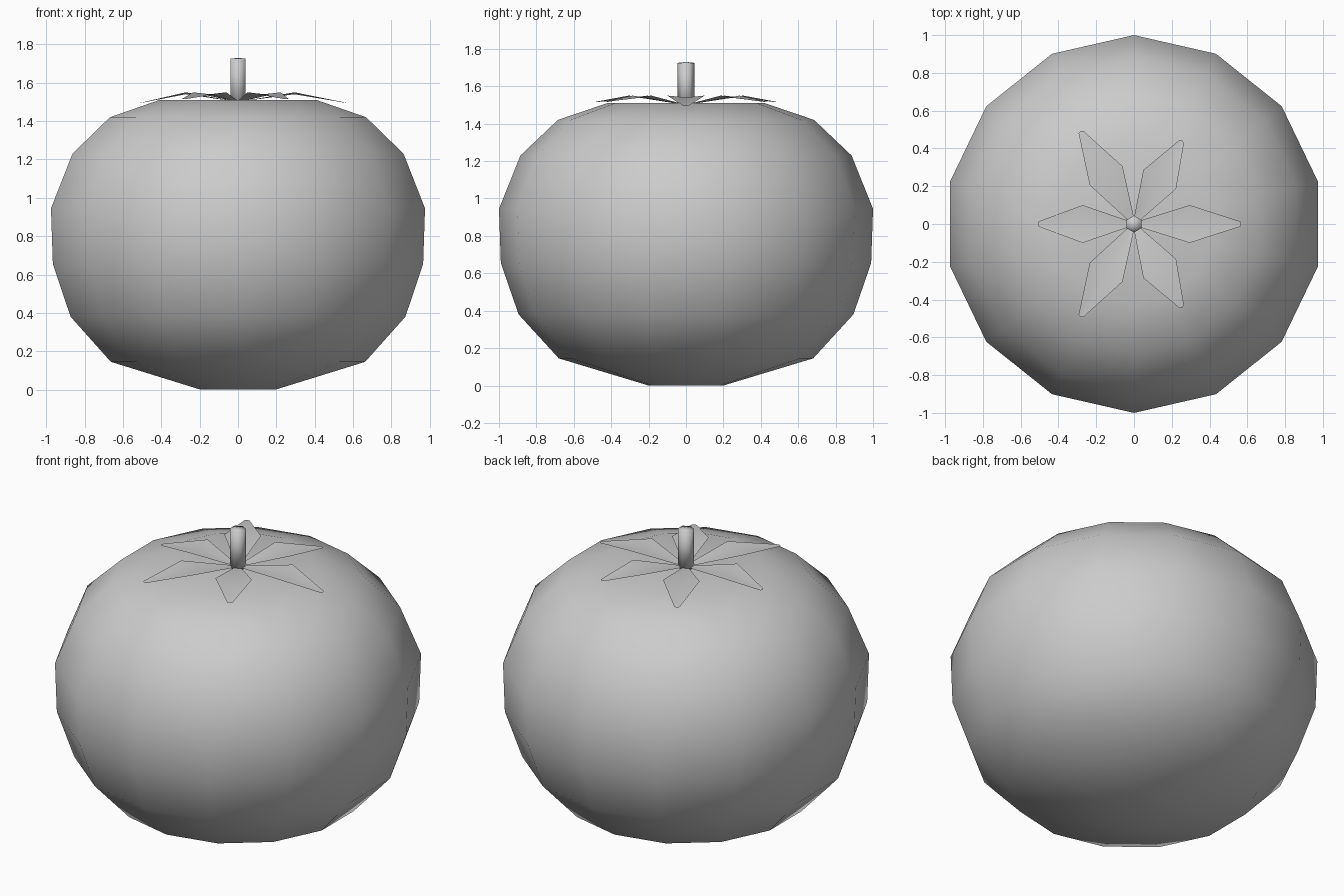
import bpy, bmesh
from math import sin, cos, pi, radians

if "Cube" in bpy.data.objects:
    bpy.data.objects.remove(bpy.data.objects["Cube"])

grey = bpy.data.materials.new("plain grey")
grey.use_nodes = True
GREY = (0.6, 0.6, 0.6, 1)
grey.diffuse_color = GREY
grey.node_tree.nodes["Principled BSDF"].inputs["Base Color"].default_value = GREY


def finish(bm, name):
    """Turn a bmesh into a smooth-shaded grey object."""
    mesh = bpy.data.meshes.new(name)
    bm.to_mesh(mesh)
    bm.free()
    mesh.materials.append(grey)
    for face in mesh.polygons:
        face.use_smooth = True
    obj = bpy.data.objects.new(name, mesh)
    bpy.context.collection.objects.link(obj)
    return obj


def lathe(name, profile, sides):
    """Spin (radius, height) pairs round z; a zero radius closes an end."""
    bm = bmesh.new()
    rings = []
    for r, z in profile:
        if r == 0:
            rings.append([bm.verts.new((0, 0, z))] * sides)
        else:
            angles = [pi / 2 + 2 * pi * i / sides for i in range(sides)]
            rings.append([bm.verts.new((r * cos(a), r * sin(a), z)) for a in angles])
    for low, high in zip(rings, rings[1:]):
        for i in range(sides):
            j = (i + 1) % sides
            quad = [low[i], low[j], high[j], high[i]]
            bm.faces.new(list(dict.fromkeys(quad)))
    bmesh.ops.recalc_face_normals(bm, faces=bm.faces)
    return finish(bm, name)


# Fruit body: squat, fourteen-sided, with a shallow dip under the stem
lathe("fruit_body", [(0, 0.005), (0.2, 0), (0.68, 0.145), (0.895, 0.38),
                     (0.99, 0.655), (1, 0.945), (0.885, 1.23),
                     (0.685, 1.42), (0.42, 1.51), (0, 1.49)], 14)

# Stem: six-sided peg
lathe("stem", [(0, 1.49), (0.045, 1.495), (0.045, 1.725), (0, 1.73)], 6)

# Calyx: six thin pointed leaves, alternately long and short
bm = bmesh.new()
for k in range(6):
    a = radians(60 * k)
    tip, wide = (0.567, 0.295) if k % 2 == 0 else (0.51, 0.272)
    tip_z = 1.495 if k % 3 == 0 else 1.515

    def point(along, across, z):
        return bm.verts.new((along * cos(a) - across * sin(a),
                             along * sin(a) + across * cos(a), z))

    spine = [point(0.02, 0, 1.503), point(wide, 0, 1.54), point(tip, 0, tip_z)]
    for side in (1, -1):
        edge = [point(0.03, side * 0.017, 1.505), point(wide, side * 0.1, 1.55),
                point(tip - 0.005, side * 0.014, tip_z)]
        for i in range(2):
            quad = [spine[i], spine[i + 1], edge[i + 1], edge[i]]
            bm.faces.new(quad[::-side])
bmesh.ops.recalc_face_normals(bm, faces=bm.faces)
for face in bm.faces:
    face.normal_update()
    if face.normal.z < 0:
        face.normal_flip()
finish(bm, "calyx_leaves")
